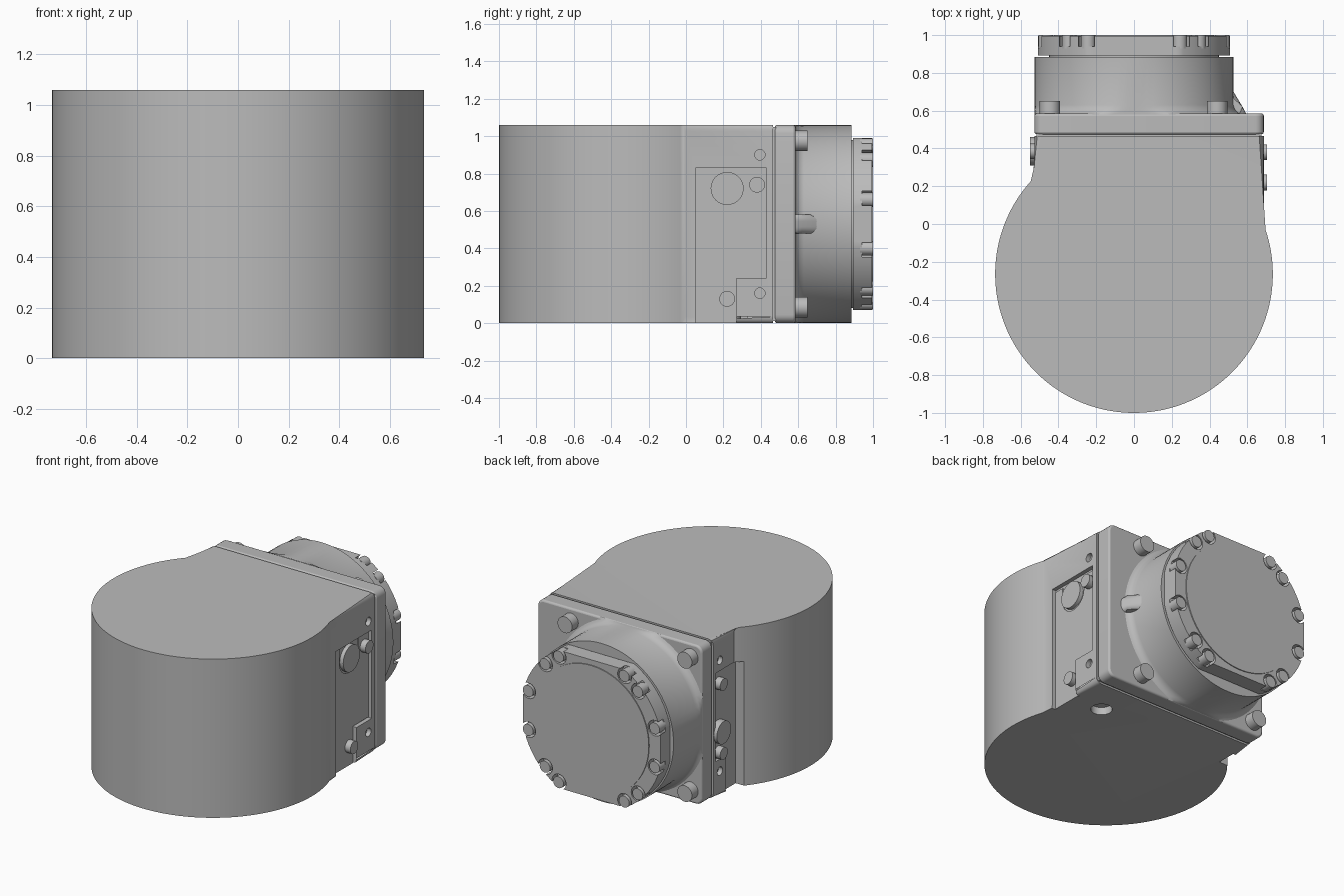
import bpy, bmesh, math
from mathutils import Vector

cube = bpy.data.objects.get("Cube")
if cube:
    bpy.data.objects.remove(cube)

grey = bpy.data.materials.new("plain grey")
grey.use_nodes = True
COLOUR = (0.5, 0.5, 0.5, 1)
grey.diffuse_color = COLOUR
grey.node_tree.nodes["Principled BSDF"].inputs["Base Color"].default_value = COLOUR


def place(axis, u, v, w):
    """Point (u, v) of a profile at distance w along the axis."""
    return {"X": (w, u, v), "Y": (u, w, v), "Z": (u, v, w)}[axis]


def shade(obj):
    obj.data.shade_smooth()
    obj.data.set_sharp_from_angle(angle=math.radians(30))


def finish(name, bm):
    bmesh.ops.recalc_face_normals(bm, faces=bm.faces)
    mesh = bpy.data.meshes.new(name)
    bm.to_mesh(mesh)
    bm.free()
    mesh.materials.append(grey)
    obj = bpy.data.objects.new(name, mesh)
    bpy.context.collection.objects.link(obj)
    shade(obj)
    return obj


def prism(name, axis, points, start, end, pick=None, bevel=0.0):
    """Extrude a profile, then round the edges chosen by pick."""
    bm = bmesh.new()
    rings = [[bm.verts.new(place(axis, u, v, w)) for u, v in points] for w in (start, end)]
    bm.faces.new(rings[0])
    bm.faces.new(rings[1])
    n = len(points)
    for i in range(n):
        j = (i + 1) % n
        bm.faces.new((rings[0][i], rings[0][j], rings[1][j], rings[1][i]))
    if pick:
        bmesh.ops.bevel(bm, geom=[e for e in bm.edges if pick(e)], offset=bevel,
                        segments=5, profile=0.5, affect="EDGES")
    return finish(name, bm)


def arc(cu, cv, r, a, b, n):
    return [(cu + r * math.cos(a + (b - a) * i / n), cv + r * math.sin(a + (b - a) * i / n))
            for i in range(n + 1)]


def cyl(name, axis, cu, cv, r, start, end, n=32):
    return prism(name, axis, arc(cu, cv, r, 0, math.tau, n)[:-1], start, end)


def rect(u0, u1, v0, v1):
    return [(u0, v0), (u1, v0), (u1, v1), (u0, v1)]


def cut(obj, cutters):
    for c in cutters:
        c.hide_render = True
        mod = obj.modifiers.new("cut", "BOOLEAN")
        mod.operation, mod.solver, mod.object = "DIFFERENCE", "EXACT", c
    deps = bpy.context.evaluated_depsgraph_get()
    obj.data = bpy.data.meshes.new_from_object(obj.evaluated_get(deps))
    obj.modifiers.clear()
    for c in cutters:
        bpy.data.objects.remove(c)
    shade(obj)


H = 1.06           # overall height
MID = H / 2        # height of the output axis
RIGHT, LEFT = -0.527, 0.687
R, CY = 0.735, -0.265

# Motor housing: a drum that runs into a square neck
a0 = math.acos(LEFT / R)
a1 = math.pi - math.acos(-RIGHT / R)
outline = arc(0, CY, R, a1, a0 + math.tau, 110) + [(LEFT, 0.465), (RIGHT, 0.465)]


def neck_edge(e):
    p, q = (v.co for v in e.verts)
    return abs(p.x - q.x) < 0.002 and abs(p.z - q.z) < 0.01 and min(p.y, q.y) > -0.02 \
        and abs(p.y - q.y) > 0.1


housing = prism("motor_housing", "Z", outline, 0, H, neck_edge, 0.035)
left_recess = [(0.05, -0.1), (0.27, -0.1), (0.27, 0.24), (0.43, 0.24), (0.43, 0.83), (0.05, 0.83)]
right_recess = [(0.2, -0.1), (0.33, -0.1), (0.33, 0.24), (0.44, 0.24), (0.44, 0.83), (0.2, 0.83)]
cutters = [prism("left_cutter", "X", left_recess, 0.659, 0.9),
           prism("right_cutter", "X", right_recess, -0.9, -0.507),
           cyl("port_cutter", "Z", 0.45, 0.23, 0.065, -0.1, 0.05)]
for z in (0.16, 0.9):
    cutters.append(cyl("hole_cutter", "X", 0.395, z, 0.028, LEFT - 0.03, 0.9, 20))
    cutters.append(cyl("hole_cutter", "X", 0.395, z, 0.028, -0.9, RIGHT + 0.03, 20))
cut(housing, cutters)

# Left side cover, notched around the round plug
notch = arc(0.22, 0.72, 0.1, math.pi, math.tau, 20)
cover = [(0.055, 0.0), (0.265, 0.0), (0.265, 0.245), (0.425, 0.245), (0.425, 0.815),
         (0.32, 0.815)] + notch[::-1] + [(0.12, 0.815), (0.055, 0.815)]
prism("left_cover", "X", cover, 0.655, 0.665)
cyl("left_plug", "X", 0.22, 0.72, 0.088, 0.64, 0.685, 40)
for y, z in ((0.38, 0.74), (0.22, 0.13)):
    cyl("left_screw", "X", y, z, 0.042, 0.64, 0.705)

# Right side plug and screws
cyl("right_plug", "X", 0.385, 0.42, 0.075, -0.55, -0.49, 40)
for z in (0.28, 0.74):
    cyl("right_screw", "X", 0.385, z, 0.04, -0.55, -0.49)

# Mounting plate with a narrow seam behind it
prism("plate_seam", "Y", rect(RIGHT + 0.012, LEFT - 0.012, 0.012, H - 0.012), 0.46, 0.48)


def plate_corner(e):
    p, q = (v.co for v in e.verts)
    return abs(p.y - q.y) > 0.05


plate = prism("mounting_plate", "Y", rect(RIGHT, LEFT, 0, H), 0.475, 0.585, plate_corner, 0.045)
soft = plate.modifiers.new("soft edge", "BEVEL")
soft.width, soft.segments, soft.limit_method = 0.012, 3, "ANGLE"
for x in (-0.445, 0.44):
    for z in (0.085, 0.975):
        cyl("plate_bolt", "Y", x, z, 0.054, 0.57, 0.65)

# Output boss, turned with a flared foot trimmed to the plate
bm = bmesh.new()
profile = [(0.575, 0.58), (0.552, 0.59), (0.537, 0.605), (0.528, 0.63), (0.528, 0.885), (0.0, 0.885)]
path = [bm.verts.new((r, y, 0)) for r, y in profile]
edges = [bm.edges.new(pair) for pair in zip(path, path[1:])]
bmesh.ops.spin(bm, geom=path + edges, cent=(0, 0, 0), axis=(0, 1, 0), angle=math.tau,
               steps=96, use_merge=True)
bmesh.ops.remove_doubles(bm, verts=bm.verts, dist=0.0001)
for v in bm.verts:
    v.co.z = min(max(v.co.z + MID, 0.001), H - 0.001)
    v.co.x = max(v.co.x, RIGHT)
finish("output_boss", bm)

# Small rib at the foot of the boss
rib = [(0.45, 0.58), (0.595, 0.58), (0.575, 0.62), (0.527, 0.7), (0.45, 0.72)]
prism("boss_rib", "Z", rib, MID - 0.05, MID + 0.05,
      lambda e: abs(e.verts[0].co.z - e.verts[1].co.z) < 0.001 and
      min(v.co.x for v in e.verts) > 0.5, 0.035)

# Output flange: disc with flats at top, bottom and sides, and notched bolt seats
disc = [(min(max(x, -0.508), 0.508), MID + min(max(z, -0.46), 0.46))
        for x, z in arc(0, 0, 0.52, 0, math.tau, 144)[:-1]]
flange = prism("output_flange", "Y", disc, 0.892, 0.994)
cyl("flange_seam", "Y", 0, MID, 0.45, 0.88, 0.9, 64)
seats = []
for quarter in range(4):
    sx = 1 if quarter % 2 else -1
    sz = 1 if quarter > 1 else -1
    for deg in (15.5, 45, 60):
        a = math.radians(deg)
        seats.append((sx * 0.485 * math.cos(a), MID + sz * 0.485 * math.sin(a)))
cut(flange, [cyl("seat_cutter", "Y", x, z, 0.052, 0.94, 1.1, 24) for x, z in seats])
for x, z in seats:
    cyl("flange_bolt", "Y", x, z, 0.038, 0.93, 1.0, 24)
cyl("flange_cover", "Y", 0, MID, 0.425, 0.98, 1.0, 72)
